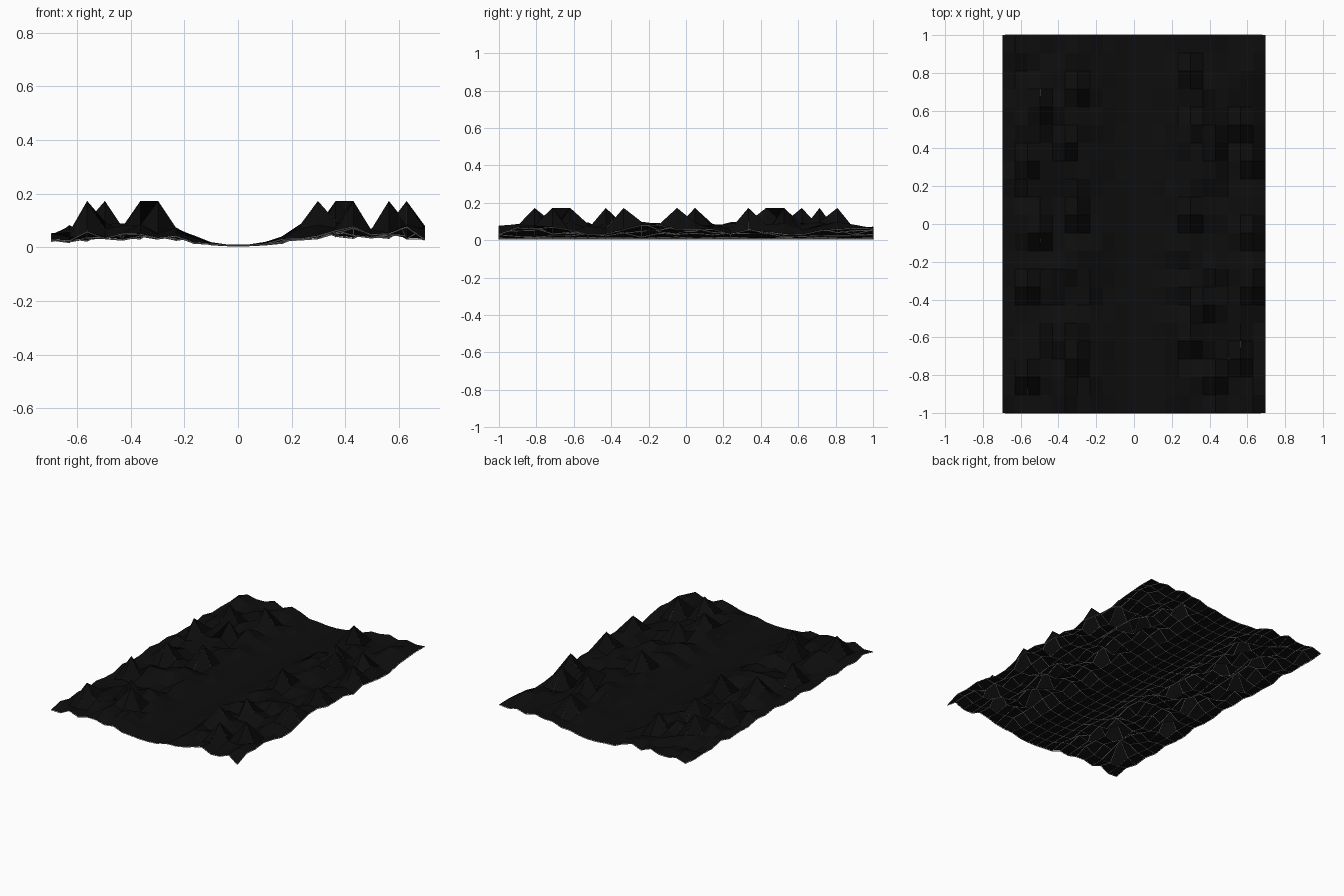
import bpy, random

if "Cube" in bpy.data.objects:
    bpy.data.objects.remove(bpy.data.objects["Cube"])

random.seed(7)
N = 21                       # cells each way
W, L = 1.39, 2.0
PEAK = 0.173

# Lowest and highest ordinary height for each column, left to right
low = [.022, .02, .026, .032, .03, .034, .032, .026, .018, .012, .009,
       .009, .012, .018, .028, .034, .036, .036, .034, .034, .03, .03]
high = [.055, .085, .1, .1, .09, .1, .1, .075, .048, .02, .010,
        .010, .02, .042, .09, .1, .1, .1, .07, .1, .1, .085]
# Sharp summits as (column, row)
peaks = {(2, 2), (2, 7), (2, 14), (3, 10), (3, 17), (5, 4), (5, 15), (6, 3),
         (6, 11), (6, 18), (15, 4), (15, 11), (15, 19), (16, 6), (16, 16),
         (17, 2), (17, 15), (19, 3), (19, 16), (20, 7), (20, 10), (20, 14)}


def height(i, j):
    if (i, j) in peaks:
        return PEAK
    t = random.random()
    if j in (0, N):
        t *= 0.7
    return low[i] + (high[i] - low[i]) * t


verts = [(-W / 2 + W * i / N, -L / 2 + L * j / N, height(i, j))
         for j in range(N + 1) for i in range(N + 1)]
faces = [(a, a + 1, a + N + 2, a + N + 1)
         for j in range(N) for i in range(N) for a in [j * (N + 1) + i]]


def grid_object(name, color, drop=0.0):
    mesh = bpy.data.meshes.new(name)
    mesh.from_pydata([(x, y, z - drop) for x, y, z in verts], [], faces)
    mat = bpy.data.materials.new(name + "_color")
    mat.diffuse_color = color
    mat.use_nodes = True
    mat.node_tree.nodes["Principled BSDF"].inputs["Base Color"].default_value = mat.diffuse_color
    mesh.materials.append(mat)
    ob = bpy.data.objects.new(name, mesh)
    bpy.context.collection.objects.link(ob)
    return ob


# Black faceted ground with a valley along its middle
grid_object("terrain", (0.004, 0.004, 0.004, 1))

# Thin grid lines following the terrain just underneath
wires = grid_object("grid_lines", (0.4, 0.4, 0.4, 1), 0.003)
mod = wires.modifiers.new("wire", "WIREFRAME")
mod.thickness = 0.005
mod.use_even_offset = False
mod.use_boundary = True
mod.use_replace = True
